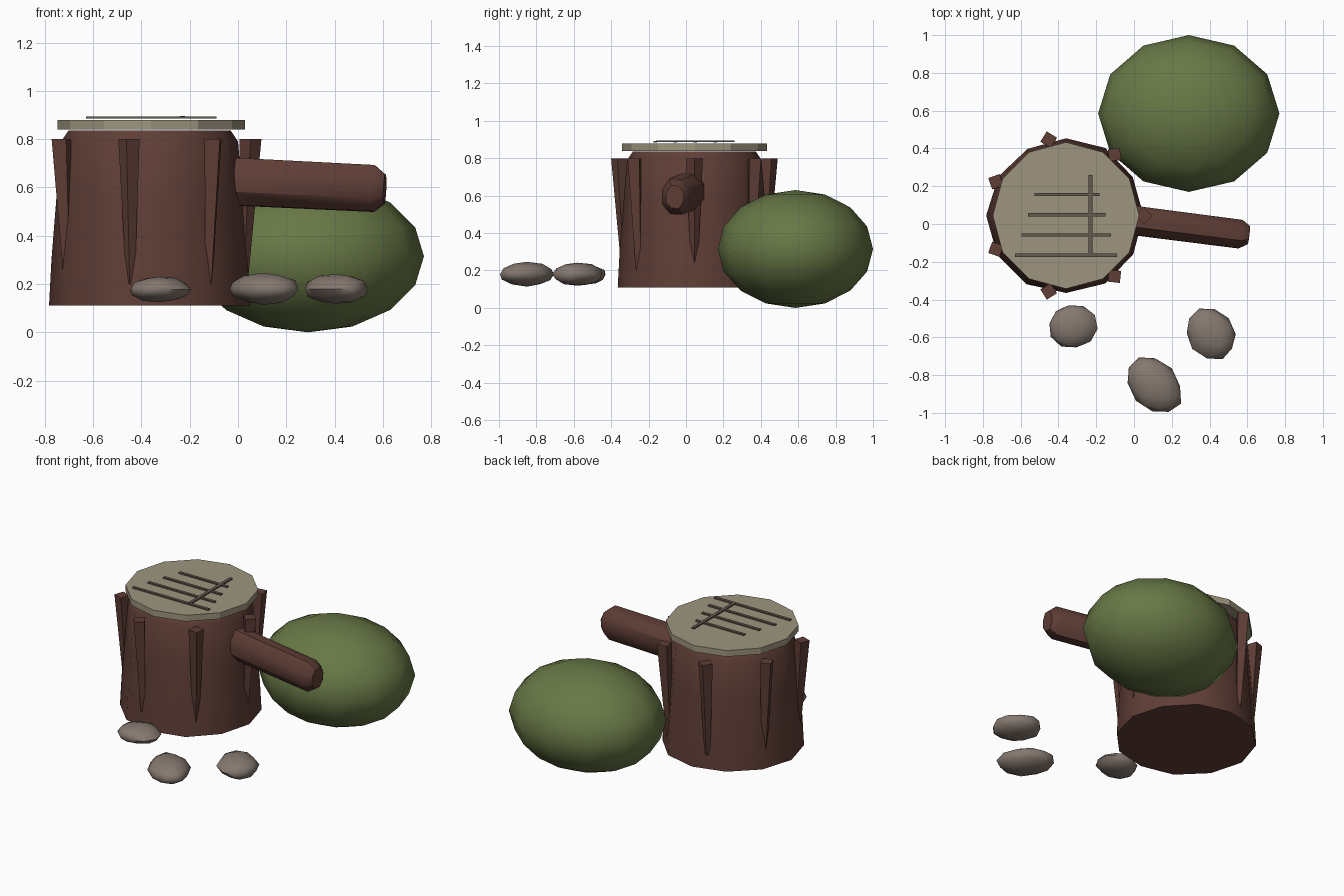
import bpy, bmesh, math, random
from mathutils import Vector, Matrix

random.seed(4)
cube = bpy.data.objects.get("Cube")
if cube:
    bpy.data.objects.remove(cube, do_unlink=True)


def material(name, rgb):
    m = bpy.data.materials.new(name)
    m.use_nodes = True
    m.diffuse_color = (*rgb, 1)
    bsdf = m.node_tree.nodes["Principled BSDF"]
    bsdf.inputs["Base Color"].default_value = (*rgb, 1)
    bsdf.inputs["Roughness"].default_value = 0.9
    return m


BARK = material("bark brown", (0.115, 0.048, 0.037))
WOOD = material("cut wood", (0.34, 0.30, 0.21))
MARK = material("carved mark", (0.13, 0.10, 0.08))
LEAF = material("leaf green", (0.138, 0.188, 0.061))
STONE = material("stone grey", (0.235, 0.19, 0.16))


def finish(name, bm, mat, angle=None):
    bmesh.ops.recalc_face_normals(bm, faces=bm.faces)
    me = bpy.data.meshes.new(name)
    bm.to_mesh(me)
    bm.free()
    me.materials.append(mat)
    ob = bpy.data.objects.new(name, me)
    bpy.context.collection.objects.link(ob)
    if angle:
        bpy.ops.object.select_all(action='DESELECT')
        ob.select_set(True)
        bpy.context.view_layer.objects.active = ob
        bpy.ops.object.shade_smooth_by_angle(angle=math.radians(angle))
    return ob


def lathe(rings, sides, jitter=0, turn=0):
    """Skin rings of (centre, radius) stacked along z, with capped ends."""
    bm = bmesh.new()
    wobble = [random.uniform(-jitter, jitter) for _ in range(sides)]
    loops = []
    for (cx, cy, z), r in rings:
        loop = []
        for i in range(sides):
            a = turn + math.tau * i / sides
            q = r + wobble[i]
            loop.append(bm.verts.new((cx + q * math.cos(a), cy + q * math.sin(a), z)))
        loops.append(loop)
    for lo, hi in zip(loops, loops[1:]):
        for i in range(sides):
            j = (i + 1) % sides
            bm.faces.new((lo[i], lo[j], hi[j], hi[i]))
    bm.faces.new(loops[0])
    bm.faces.new(loops[-1])
    return bm


def box(name, centre, size, mat):
    bm = bmesh.new()
    bmesh.ops.create_cube(bm, size=1, matrix=Matrix.Translation(centre) @ Matrix.Diagonal((*size, 1)))
    return finish(name, bm, mat)


CX, CY = -0.36, 0.045

# Flared trunk with a softened upper rim
profile = [(0.11, 0.415), (0.3, 0.405), (0.55, 0.385), (0.79, 0.365), (0.835, 0.335)]
finish("trunk", lathe([((CX, CY, z), r) for z, r in profile], 12, 0.009), BARK, 40)

# Cut top slab
finish("top_slab", lathe([((CX, CY, z), 0.388) for z in (0.84, 0.88)], 12), WOOD)

# Bark ridges: tapered square stakes that sink into the trunk
for k in range(7):
    a = math.tau * k / 7
    rings = []
    for z, d, r in ((0.2, 0.382, 0.018), (0.8, 0.412, 0.045)):
        rings.append(((CX + d * math.cos(a), CY + d * math.sin(a), z), r))
    finish(f"bark_ridge_{k + 1}", lathe(rings, 4, turn=a), BARK)

# Carved marks on the slab
box("mark_stem", (-0.23, 0.05, 0.891), (0.02, 0.42, 0.008), MARK)
for k in range(4):
    box(f"mark_bar_{k + 1}", (-0.36 + 0.002 * k, -0.165 + 0.107 * k, 0.889),
        (0.54 - 0.065 * k, 0.018, 0.008), MARK)

# Side branch with a chamfered tip
bm = lathe([((0, 0, z), r) for z, r in ((0, 0.1), (0.7, 0.098), (0.745, 0.062))], 8, 0.004, math.pi / 8)
start, end = Vector((-0.13, 0.035, 0.628)), Vector((0.61, -0.06, 0.592))
turn = (end - start).to_track_quat('Z', 'Y').to_matrix().to_4x4()
bm.transform(Matrix.Translation(start) @ turn @ Matrix.Diagonal((0.85, 1.05, 1, 1)))
finish("branch", bm, BARK, 40)

# Round bush
bm = bmesh.new()
bmesh.ops.create_uvsphere(bm, u_segments=12, v_segments=8, radius=1)
bm.transform(Matrix.Translation((0.29, 0.585, 0.315)) @ Matrix.Diagonal((0.48, 0.415, 0.315, 1)))
finish("bush", bm, LEAF, 60)

# Loose stones: flattened lumps, each drawn out towards one corner
stones = [((-0.325, -0.54, 0.178), (0.13, 0.117, 0.054), 10),
          ((0.105, -0.85, 0.18), (0.175, 0.125, 0.064), -48),
          ((0.405, -0.58, 0.18), (0.148, 0.122, 0.062), -50)]
for k, (centre, size, spin) in enumerate(stones):
    bm = bmesh.new()
    bmesh.ops.create_icosphere(bm, subdivisions=2, radius=1)
    for v in bm.verts:
        v.co *= random.uniform(0.94, 1.04)
    bm.transform(Matrix.Translation(centre) @ Matrix.Rotation(math.radians(spin), 4, 'Z')
                 @ Matrix.Diagonal((*size, 1)))
    finish(f"stone_{k + 1}", bm, STONE, 50)
